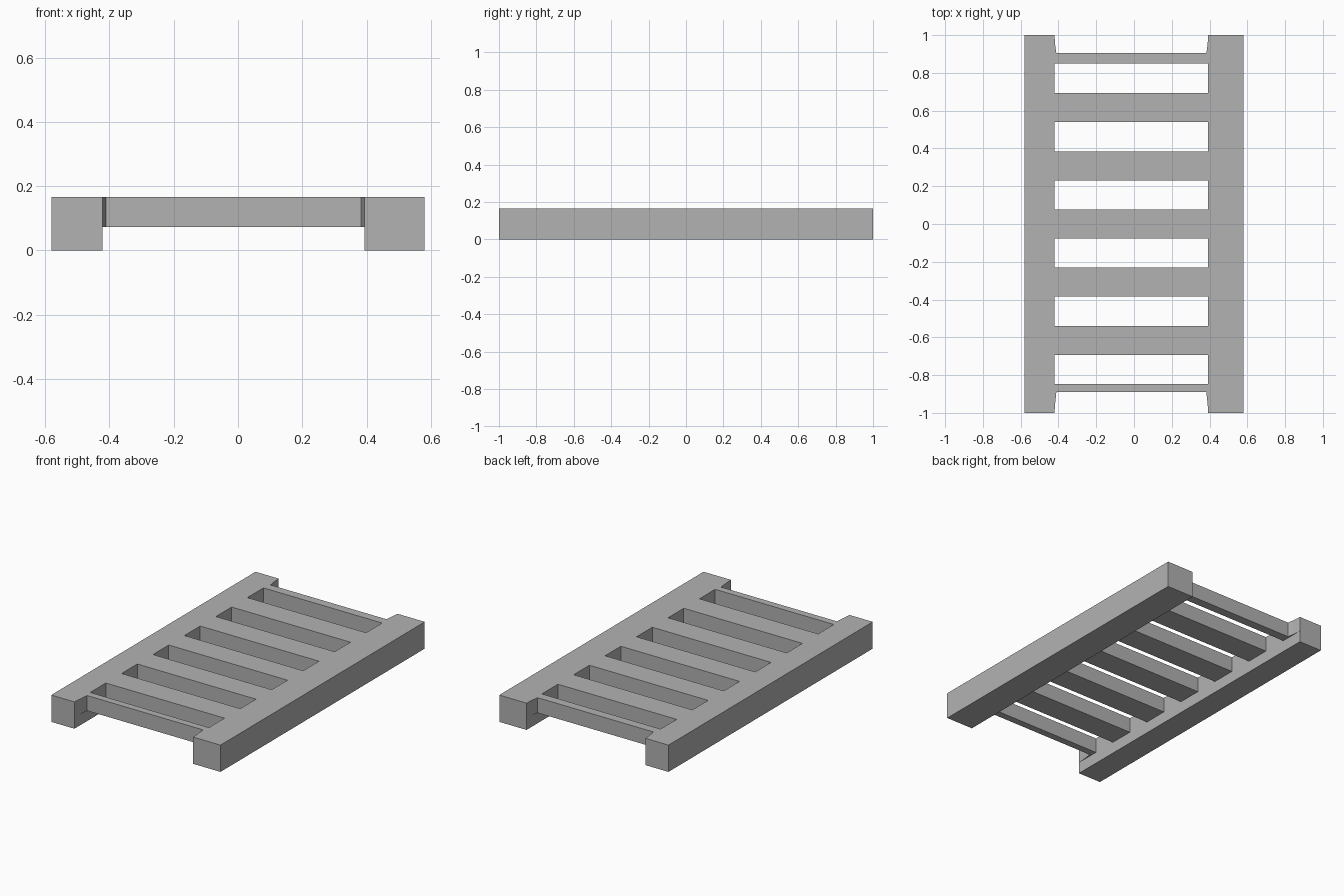
import bpy
import bmesh

cube = bpy.data.objects.get("Cube")
if cube:
    bpy.data.objects.remove(cube, do_unlink=True)

grey = bpy.data.materials.new("plain_grey")
grey.use_nodes = True
colour = (0.448, 0.448, 0.448, 1)
grey.diffuse_color = colour
grey.node_tree.nodes["Principled BSDF"].inputs["Base Color"].default_value = colour

OUT, LEFT, RIGHT = 0.58, 0.393, -0.421   # outer side and inner rail sides
TOP, UNDER = 0.166, 0.072                # top of frame, underside of slats


def extrude_profile(name, points, z0, z1):
    """Prism from a plan outline."""
    bm = bmesh.new()
    face = bm.faces.new([bm.verts.new((x, y, z0)) for x, y in points])
    result = bmesh.ops.extrude_face_region(bm, geom=[face])
    verts = [g for g in result["geom"] if isinstance(g, bmesh.types.BMVert)]
    bmesh.ops.translate(bm, verts=verts, vec=(0, 0, z1 - z0))
    bmesh.ops.recalc_face_normals(bm, faces=bm.faces[:])
    mesh = bpy.data.meshes.new(name)
    bm.to_mesh(mesh)
    bm.free()
    mesh.materials.append(grey)
    obj = bpy.data.objects.new(name, mesh)
    bpy.context.collection.objects.link(obj)
    return obj


def block(name, x0, x1, y0, y1, z0, z1):
    return extrude_profile(name, [(x0, y0), (x1, y0), (x1, y1), (x0, y1)], z0, z1)


# Side rails
block("left_rail", LEFT, OUT, -1, 1, 0, TOP)
block("right_rail", -OUT, RIGHT, -1, 1, 0, TOP)

# Wide slats
for i in range(-2, 3):
    y = 0.308 * i
    block(f"slat_{i + 3}", RIGHT, LEFT, y - 0.077, y + 0.077, UNDER, TOP)


# Narrow end slats with tapered corners running out along the rails
def end_slat(name, side, inner, outer):
    taper = [(0, 1), (0.004, 0.945), (0.01, outer)]
    points = [(RIGHT, inner * side)]
    points += [(RIGHT + d, y * side) for d, y in taper]
    points += [(LEFT - d, y * side) for d, y in reversed(taper)]
    points.append((LEFT, inner * side))
    extrude_profile(name, points, UNDER, TOP)


end_slat("back_end_slat", 1, 0.85, 0.905)
end_slat("front_end_slat", -1, 0.846, 0.89)
